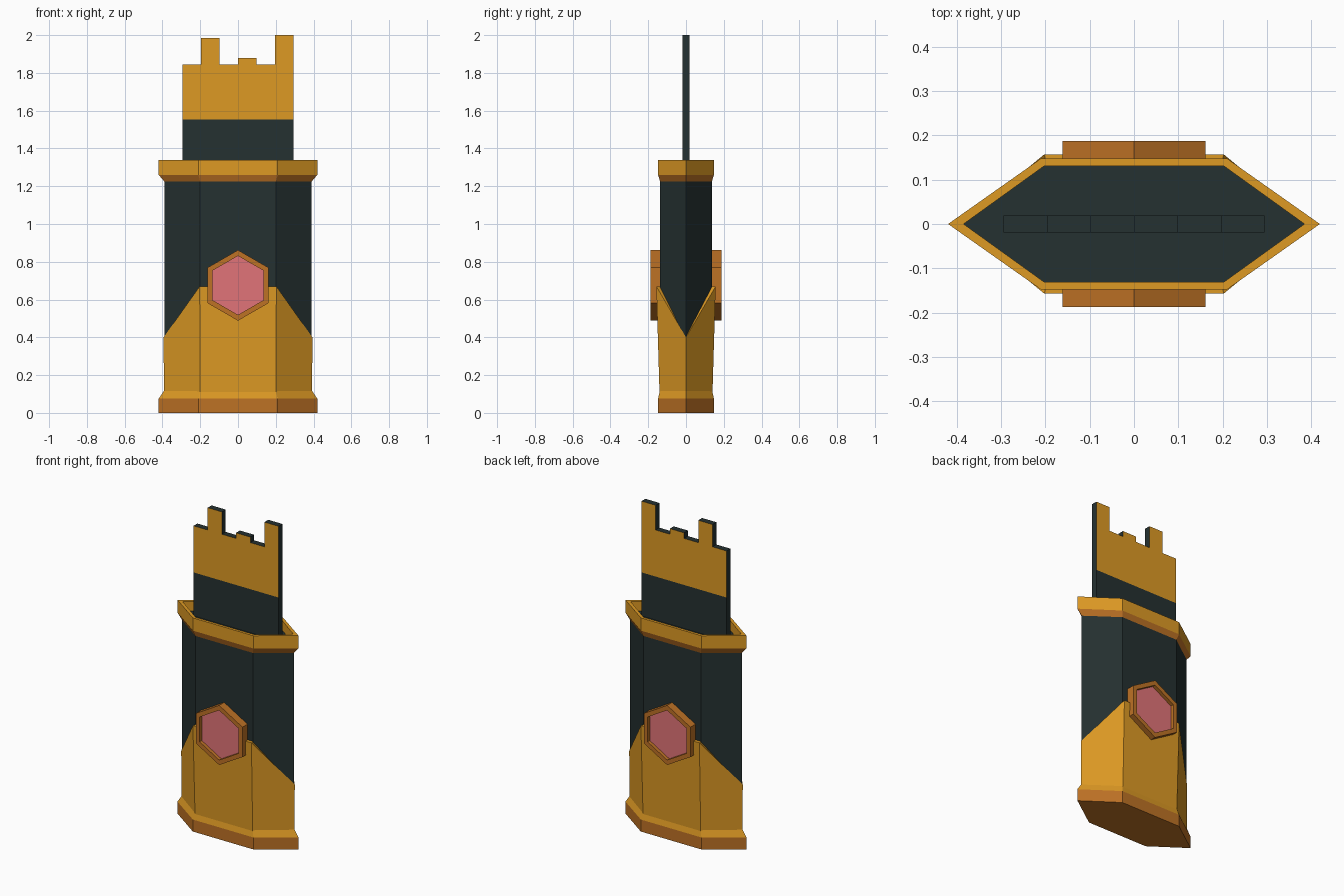
import bpy, bmesh, math

if "Cube" in bpy.data.objects:
    bpy.data.objects.remove(bpy.data.objects["Cube"])


def material(name, rgb):
    m = bpy.data.materials.new(name)
    lin = [((c / 255 + 0.055) / 1.055) ** 2.4 for c in rgb]
    m.diffuse_color = (*lin, 1)
    m.use_nodes = True
    m.node_tree.nodes["Principled BSDF"].inputs["Base Color"].default_value = m.diffuse_color
    return m


MATS = [material("dark_teal", (37, 49, 49)), material("gold", (222, 154, 36)),
        material("copper", (190, 114, 37)), material("pink", (225, 116, 120))]
DARK, GOLD, COPPER, PINK = range(4)


def finish(name, bm):
    bmesh.ops.recalc_face_normals(bm, faces=bm.faces)
    me = bpy.data.meshes.new(name)
    bm.to_mesh(me)
    bm.free()
    for m in MATS:
        me.materials.append(m)
    ob = bpy.data.objects.new(name, me)
    bpy.context.collection.objects.link(ob)
    return ob


def loft(name, rings, bands, first, last):
    """Skin equal-sized rings; bands = material per strip, first/last = cap materials."""
    bm = bmesh.new()
    vs = [[bm.verts.new(p) for p in r] for r in rings]
    n = len(vs[0])
    for a, b, mat in zip(vs, vs[1:], bands):
        for i in range(n):
            j = (i + 1) % n
            bm.faces.new((a[i], a[j], b[j], b[i])).material_index = mat
    bm.faces.new(vs[0]).material_index = first
    bm.faces.new(vs[-1]).material_index = last
    return finish(name, bm)


def hexa(tip, x, y, z, tip_z=None):
    """Stretched hexagon section of the case."""
    tz = z if tip_z is None else tip_z
    return [(tip, 0, tz), (x, y, z), (-x, y, z), (-tip, 0, tz), (-x, -y, z), (x, -y, z)]


def gem_hex(r, y):
    """Upright hexagon facing along y."""
    return [(r * math.sin(i * math.pi / 3), y, 0.675 + r * math.cos(i * math.pi / 3))
            for i in range(6)]


# Case body
loft("case_body", [hexa(.39, .2, .137, .05), hexa(.39, .2, .137, 1.25)], [DARK], DARK, DARK)

# Foot with chamfered upper edge
loft("foot", [hexa(.42, .21, .148, 0), hexa(.42, .21, .148, .075), hexa(.39, .2, .138, .12)],
     [COPPER, GOLD], COPPER, GOLD)

# Gold skirt, flaring slightly and dropping towards the side tips
loft("skirt", [hexa(.392, .2, .14, .1), hexa(.394, .203, .157, .67, .40),
               hexa(.38, .195, .13, .67, .40)], [GOLD, GOLD], GOLD, GOLD)

# Top rim with recessed dark floor
loft("top_rim", [hexa(.39, .2, .137, 1.225), hexa(.42, .21, .148, 1.26),
                 hexa(.42, .21, .148, 1.34), hexa(.385, .203, .131, 1.34),
                 hexa(.385, .203, .131, 1.28)], [COPPER, GOLD, GOLD, GOLD], DARK, DARK)

# Hexagonal gem in a frame, front and back
for side, s in (("front", -1), ("back", 1)):
    loft(side + "_gem", [gem_hex(.187, s * .12), gem_hex(.187, s * .187),
                         gem_hex(.156, s * .187), gem_hex(.156, s * .165)],
         [COPPER] * 3, COPPER, PINK)

# Toothed card: six columns of different heights
tops = [1.845, 1.985, 1.845, 1.88, 1.845, 2.0]
w = 0.59 / 6
outline = [(-.295, 1.27)]
for i, t in enumerate(tops):
    outline += [(-.295 + i * w, t), (-.295 + (i + 1) * w, t)]
outline.append((.295, 1.27))
bm = bmesh.new()
face = bm.faces.new([bm.verts.new((x, -.019, z)) for x, z in outline])
ext = bmesh.ops.extrude_face_region(bm, geom=[face], use_keep_orig=True)
bmesh.ops.translate(bm, vec=(0, .038, 0),
                    verts=[v for v in ext["geom"] if isinstance(v, bmesh.types.BMVert)])
bmesh.ops.bisect_plane(bm, geom=bm.verts[:] + bm.edges[:] + bm.faces[:],
                       plane_co=(0, 0, 1.553), plane_no=(0, 0, 1))
bmesh.ops.recalc_face_normals(bm, faces=bm.faces)
for f in bm.faces:
    # Gold on the upper broad faces only
    high = min(v.co.z for v in f.verts) > 1.54
    f.material_index = GOLD if high and abs(f.normal.y) > .9 else DARK
finish("toothed_card", bm)
